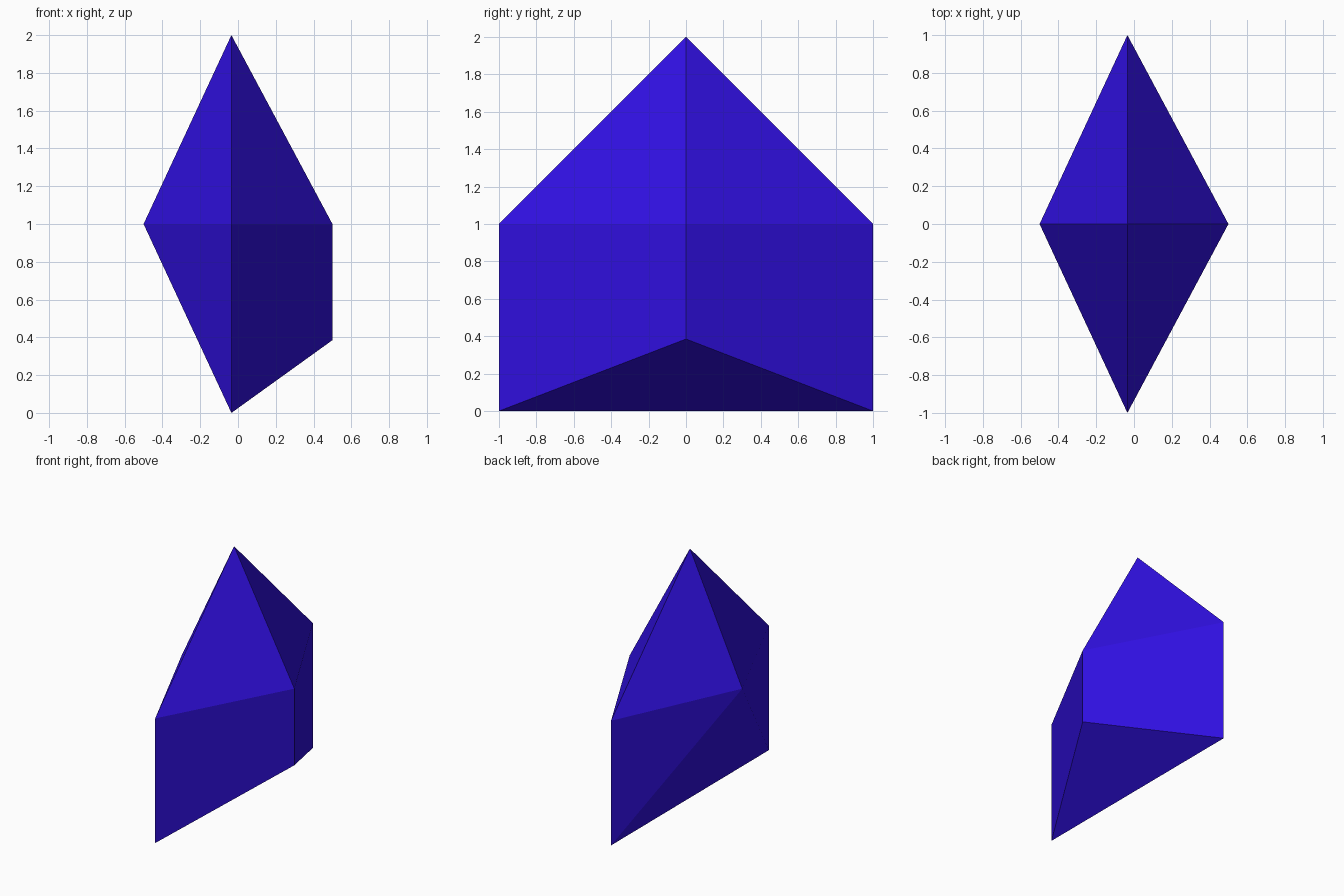
import bpy
import bmesh

cube = bpy.data.objects.get("Cube")
if cube:
    bpy.data.objects.remove(cube, do_unlink=True)

# Deep blue material
colour = (0.03, 0.005, 0.76, 1.0)
blue = bpy.data.materials.new("deep_blue")
blue.use_nodes = True
blue.diffuse_color = colour
blue.node_tree.nodes["Principled BSDF"].inputs["Base Color"].default_value = colour

RIDGE_X = -0.035   # plane of the apex and the front and back edges
HALF_WIDTH = 0.5
WAIST = 1.0        # height of the widest outline
CORNER_Z = 0.385   # lower end of the upright edge on the +x side

bm = bmesh.new()
apex = bm.verts.new((RIDGE_X, 0, 2))
narrow_corner = bm.verts.new((-HALF_WIDTH, 0, WAIST))
wide_top = bm.verts.new((HALF_WIDTH, 0, WAIST))
wide_low = bm.verts.new((HALF_WIDTH, 0, CORNER_Z))

# Front and back halves: two roof facets, one upright wall, one raked facet
feet = []
for side in (-1, 1):
    top = bm.verts.new((RIDGE_X, side, WAIST))
    foot = bm.verts.new((RIDGE_X, side, 0))
    feet.append(foot)
    bm.faces.new((apex, top, wide_top))
    bm.faces.new((apex, narrow_corner, top))
    bm.faces.new((top, foot, wide_low, wide_top))
    bm.faces.new((top, narrow_corner, foot))

# Sloping underside facets meeting along the bottom edge
for corner in (wide_low, narrow_corner):
    bm.faces.new((*feet, corner))

bmesh.ops.recalc_face_normals(bm, faces=bm.faces)
mesh = bpy.data.meshes.new("faceted_crystal")
bm.to_mesh(mesh)
bm.free()
mesh.materials.append(blue)
crystal = bpy.data.objects.new("faceted_crystal", mesh)
bpy.context.collection.objects.link(crystal)
